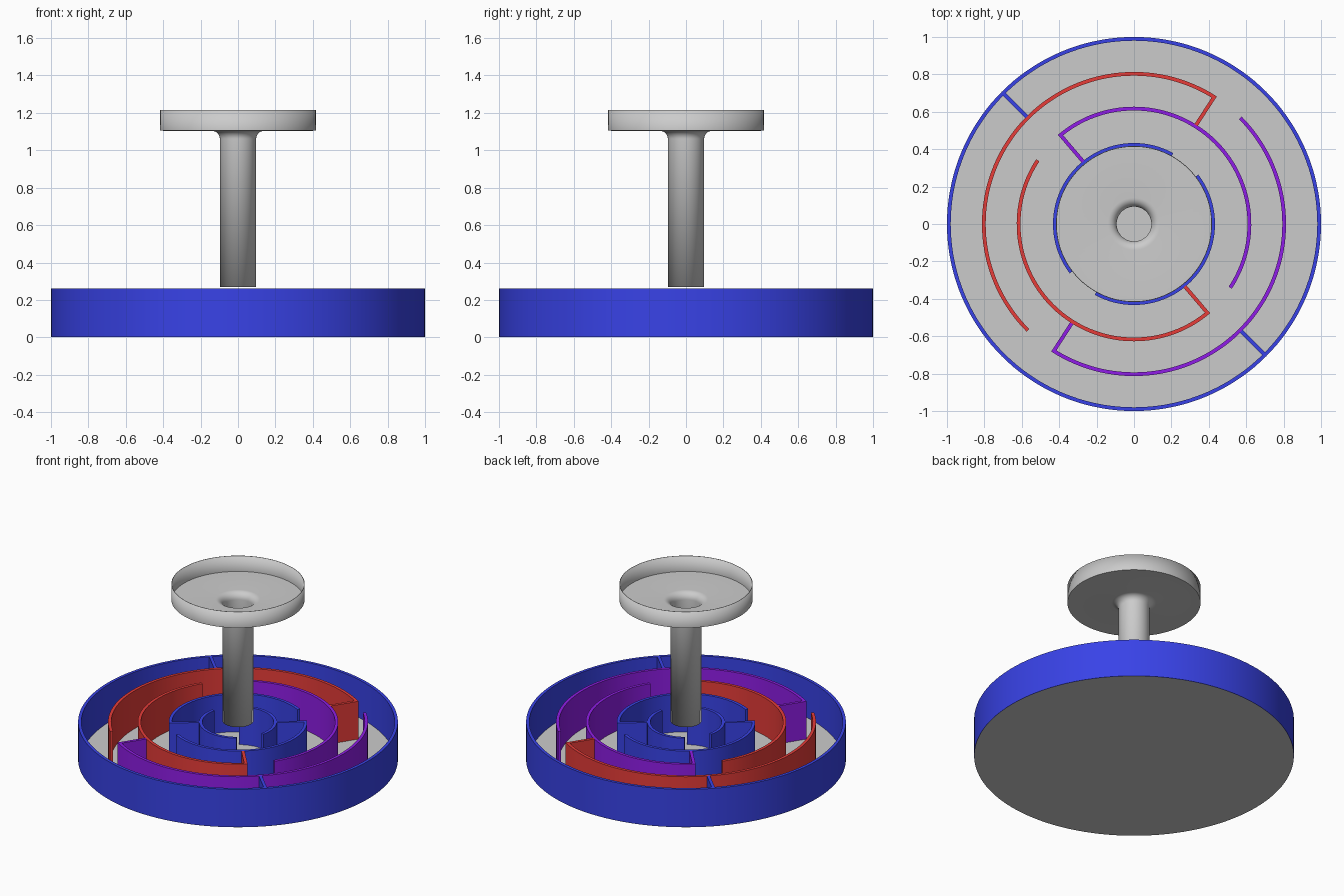
import bpy, bmesh
from math import sin, cos, radians, pi
from mathutils import Vector, Matrix

if "Cube" in bpy.data.objects:
    bpy.data.objects.remove(bpy.data.objects["Cube"])

HEIGHT, THICK, LIFT = 0.262, 0.02, 0.001
# outer radius of each concentric wall, outermost first
R0, R1, R2, R3, R4 = 1.0, 0.813, 0.627, 0.433, 0.243


def material(name, rgb):
    m = bpy.data.materials.new(name)
    m.diffuse_color = (*rgb, 1)
    m.use_nodes = True
    m.node_tree.nodes["Principled BSDF"].inputs["Base Color"].default_value = m.diffuse_color
    return m


blue = material("blue", (0.04, 0.055, 0.8))
red = material("red", (0.8, 0.045, 0.04))
purple = material("purple", (0.28, 0.012, 0.8))


def finish(name, bm, mat=None, recalc=True):
    if recalc:
        bmesh.ops.recalc_face_normals(bm, faces=bm.faces[:])
    me = bpy.data.meshes.new(name)
    bm.to_mesh(me)
    bm.free()
    ob = bpy.data.objects.new(name, me)
    bpy.context.collection.objects.link(ob)
    if mat:
        me.materials.append(mat)
    bpy.ops.object.select_all(action='DESELECT')
    ob.select_set(True)
    bpy.context.view_layer.objects.active = ob
    bpy.ops.object.shade_smooth_by_angle(angle=radians(30))
    return ob


def sweep(bm, inner, outer, closed=False):
    """Upright wall of quads between two plan outlines."""
    rows = []
    for p, q in zip(inner, outer):
        rows.append([bm.verts.new((x, y, z)) for (x, y), z in
                     ((p, LIFT), (q, LIFT), (q, HEIGHT), (p, HEIGHT))])
    n = len(rows)
    for i in range(n if closed else n - 1):
        a, b = rows[i], rows[(i + 1) % n]
        for k in range(4):
            bm.faces.new((a[k], a[(k + 1) % 4], b[(k + 1) % 4], b[k]))
    if not closed:
        bm.faces.new(rows[0])
        bm.faces.new(rows[-1])


def arc(bm, r, a0, a1):
    closed = a1 - a0 == 360
    n = max(8, int((a1 - a0) / 2.5))
    angles = [radians(a0 + (a1 - a0) * i / n) for i in range(n if closed else n + 1)]
    sweep(bm, [((r - THICK) * cos(a), (r - THICK) * sin(a)) for a in angles],
          [(r * cos(a), r * sin(a)) for a in angles], closed)


def baffle(bm, r_in, r_out, angle, shift=0.0):
    """Straight radial wall; shift keeps it flush with an arc's end."""
    a = radians(angle)
    d, s = Vector((cos(a), sin(a))), Vector((-sin(a), cos(a)))
    # sink the ends slightly into the neighbouring walls
    ends = (r_in - 0.003, r_out - THICK + 0.003)
    lo, hi = shift - THICK / 2, shift + THICK / 2
    sweep(bm, [d * r + s * lo for r in ends], [d * r + s * hi for r in ends])


# floor disc
bm = bmesh.new()
bmesh.ops.create_circle(bm, cap_ends=True, segments=144, radius=R0 - 0.001)
for f in bm.faces:
    f.normal_update()
    if f.normal.z > 0:
        f.normal_flip()
finish("floor", bm, recalc=False)

# outer wall with its two baffles
bm = bmesh.new()
arc(bm, R0, 0, 360)
for a in (135, 315):
    baffle(bm, R1, R0, a)
finish("outer_wall", bm, blue)

# the maze walls repeat with a half turn: red on one side, purple opposite
for turn, tint, mat in ((0, "red", red), (180, "purple", purple)):
    bm = bmesh.new()
    arc(bm, R1, 57 + turn, 225 + turn)
    baffle(bm, R2, R1, 57 + turn, THICK / 2)
    finish(tint + "_outer_channel_wall", bm, mat)

    bm = bmesh.new()
    arc(bm, R2, 146.5 + turn, 310.5 + turn)
    baffle(bm, R3, R2, 310.5 + turn, -THICK / 2)
    finish(tint + "_inner_channel_wall", bm, mat)

# blue inner walls, again in half-turn pairs
for turn, side in ((0, "back"), (180, "front")):
    bm = bmesh.new()
    arc(bm, R3, 61 + turn, 217.5 + turn)
    baffle(bm, R4, R3, 217.5 + turn, -THICK / 2)
    finish("inner_ring_" + side, bm, blue)

    bm = bmesh.new()
    arc(bm, R4, 166 + turn, 303 + turn)
    finish("core_ring_" + side, bm, blue)

# feed tube flaring into the shallow dish
TUBE, FILLET, DISH_Z = 0.095, 0.045, 1.106
profile = [(TUBE, 0.27), (TUBE, DISH_Z - FILLET)]
for i in range(1, 9):
    t = pi / 2 * i / 8
    profile.append((TUBE + FILLET * (1 - cos(t)), DISH_Z - FILLET + FILLET * sin(t)))
profile += [(0.415, DISH_Z), (0.415, 1.215)]
bm = bmesh.new()
verts = [bm.verts.new((r, 0, z)) for r, z in profile]
edges = [bm.edges.new(p) for p in zip(verts, verts[1:])]
bmesh.ops.spin(bm, geom=verts + edges, cent=(0, 0, 0), axis=(0, 0, 1),
               angle=2 * pi, steps=96, use_merge=True)
bmesh.ops.remove_doubles(bm, verts=bm.verts[:], dist=1e-5)
dish = finish("dish_and_tube", bm)
shell = dish.modifiers.new("shell", 'SOLIDIFY')
shell.thickness = 0.004
shell.offset = 0
